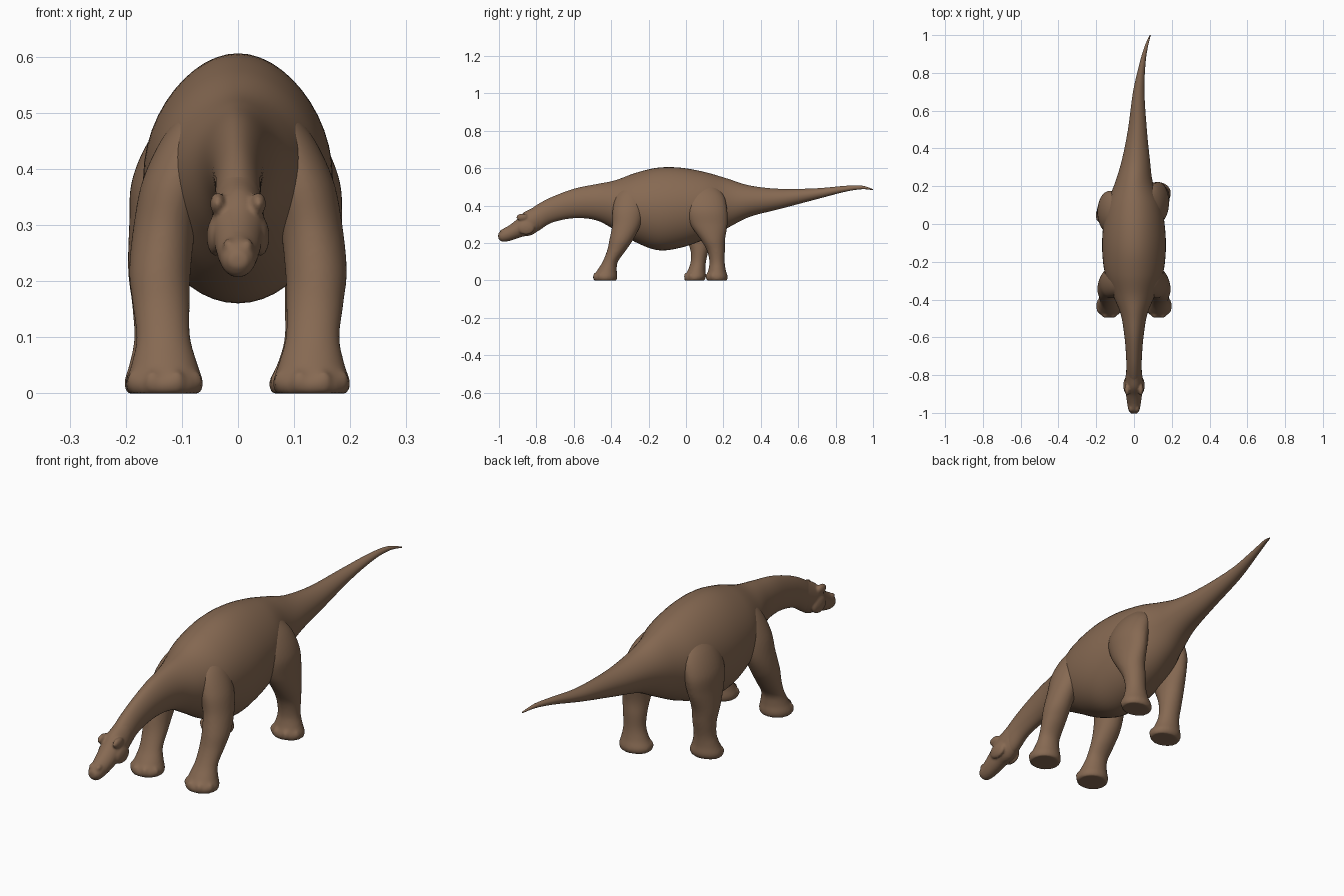
import bpy
import bmesh
import math
from mathutils import Matrix, Vector

cube = bpy.data.objects.get("Cube")
if cube:
    bpy.data.objects.remove(cube, do_unlink=True)

# One brown hide colour for the whole animal
hide = bpy.data.materials.new("brown_hide")
hide.use_nodes = True
colour = (0.24, 0.142, 0.085, 1)
hide.diffuse_color = colour
shader = hide.node_tree.nodes["Principled BSDF"]
shader.inputs["Base Color"].default_value = colour
shader.inputs["Roughness"].default_value = 0.8


def smooth_rows(rows, steps=6):
    """Fill in between the given cross-sections with a Catmull-Rom curve."""
    rows = [Vector(row) for row in rows]
    result = []
    for i in range(len(rows) - 1):
        b, c = rows[i], rows[i + 1]
        a = rows[max(i - 1, 0)]
        d = rows[min(i + 2, len(rows) - 1)]
        for step in range(steps):
            t = step / steps
            result.append(b + (c - a) * t / 2
                          + (a * 2 - b * 5 + c * 4 - d) * t * t / 2
                          + (b * 3 - a - c * 3 + d) * t * t * t / 2)
    result.append(rows[-1])
    return result


def loft(bm, rows, point, sides=32):
    """Skin a closed tube; point(row, cos, sin) places each vertex."""
    rings = []
    for row in smooth_rows(rows):
        ring = []
        for k in range(sides):
            angle = math.tau * k / sides
            ring.append(bm.verts.new(point(row, math.cos(angle), math.sin(angle))))
        rings.append(ring)
    for lower, upper in zip(rings, rings[1:]):
        for k in range(sides):
            n = (k + 1) % sides
            bm.faces.new((lower[k], lower[n], upper[n], upper[k]))
    bm.faces.new(rings[0])
    bm.faces.new(rings[-1])


def blob(bm, centre, radii):
    """Add an ellipsoid, used for rounded bumps."""
    place = Matrix.Translation(centre) @ Matrix.Diagonal((*radii, 1))
    bmesh.ops.create_uvsphere(bm, u_segments=20, v_segments=12, radius=1, matrix=place)


def finish(bm, name, voxel=0, iterations=4):
    """Turn the bmesh into a smooth object, optionally fusing its lumps."""
    bmesh.ops.recalc_face_normals(bm, faces=bm.faces)
    for face in bm.faces:
        face.smooth = True
    mesh = bpy.data.meshes.new(name)
    bm.to_mesh(mesh)
    bm.free()
    mesh.materials.append(hide)
    obj = bpy.data.objects.new(name, mesh)
    bpy.context.collection.objects.link(obj)
    if voxel:
        fuse = obj.modifiers.new("fuse", "REMESH")
        fuse.mode = "VOXEL"
        fuse.voxel_size = voxel
        fuse.use_smooth_shade = True
        soften = obj.modifiers.new("soften", "SMOOTH")
        soften.factor = 0.5
        soften.iterations = iterations
    return obj


def along_body(row, c, s):
    """Row: y, top, bottom, half width, sideways shift; the back is narrowed."""
    y, top, bottom, half, shift = (*row, 0)[:5] if len(row) < 5 else row
    ridge = 1 - 0.1 * max(s, 0) ** 2
    return (shift + half * c * ridge, y, (top + bottom) / 2 + (top - bottom) / 2 * s)


def along_leg(row, c, s):
    """Row: z, centre x, centre y, half width, half depth."""
    z, x, y, half, depth = row
    return (x + half * c, y + depth * s, z)


# Neck, trunk and tail in one tapering sweep
bm = bmesh.new()
loft(bm, [
    (-.87, .35, .25, .035, 0),
    (-.8, .402, .26, .041, 0),
    (-.72, .445, .308, .041, 0),
    (-.6, .49, .333, .05, 0),
    (-.48, .515, .322, .07, 0),
    (-.38, .535, .27, .11, 0),
    (-.27, .575, .205, .152, 0),
    (-.15, .603, .162, .168, 0),
    (-.03, .603, .175, .165, 0),
    (.1, .58, .22, .145, 0),
    (.22, .545, .28, .1, 0),
    (.34, .508, .34, .074, .01),
    (.5, .49, .382, .05, .018),
    (.7, .493, .435, .03, .025),
    (.85, .506, .474, .016, .045),
    (.94, .507, .488, .009, .065),
    (1, .488, .483, .003, .086),
], along_body, 48)
finish(bm, "body_neck_and_tail")

# Head: wedge skull with brows, cheeks and nostril bumps
bm = bmesh.new()
loft(bm, [
    (-1.004, .25, .225, .016),
    (-.985, .272, .208, .029),
    (-.95, .292, .21, .036),
    (-.91, .322, .222, .042),
    (-.87, .362, .235, .046),
    (-.82, .388, .245, .046),
    (-.76, .422, .29, .038),
], along_body)
for side in (-1, 1):
    blob(bm, (side * .036, -.875, .338), (.014, .032, .02))
    blob(bm, (side * .04, -.855, .28), (.016, .045, .035))
    blob(bm, (side * .016, -.975, .262), (.011, .02, .014))
finish(bm, "head", .005)


def leg(name, side, rows, toe_count=4):
    """Loft a leg, then fuse rounded toes around the front of its foot."""
    bm = bmesh.new()
    loft(bm, [(z, side * x, y, w, d) for z, x, y, w, d in rows], along_leg)
    z, x, y, half, depth = rows[1]
    for k in range(toe_count):
        angle = math.radians(-155 + 130 * k / (toe_count - 1))
        blob(bm, (side * x + .82 * half * math.cos(angle),
                  y + .84 * depth * math.sin(angle), .021), (.016, .015, .021))
    finish(bm, name, .006, 5)


# Front legs, planted side by side and reaching forward
front_rows = [
    (0, .131, -.432, .064, .06),
    (.02, .131, -.432, .069, .065),
    (.055, .131, -.422, .058, .052),
    (.1, .133, -.405, .048, .041),
    (.16, .137, -.372, .051, .05),
    (.22, .139, -.345, .055, .064),
    (.3, .13, -.318, .056, .076),
    (.38, .11, -.308, .06, .084),
    (.46, .08, -.295, .052, .078),
    (.52, .05, -.275, .03, .05),
]
# Hind legs, in mid stride with the right one further forward
hind_rows = [
    (0, .125, .165, .065, .053),
    (.02, .125, .165, .07, .058),
    (.055, .128, .166, .057, .047),
    (.1, .13, .166, .047, .041),
    (.16, .132, .16, .049, .048),
    (.22, .135, .143, .053, .066),
    (.3, .13, .122, .056, .1),
    (.38, .12, .108, .061, .112),
    (.46, .09, .1, .055, .1),
    (.53, .05, .09, .03, .05),
]
stride_rows = [(z, x + .008, y - .12 + .2 * min(z, .4), w, d)
               for z, x, y, w, d in hind_rows]

leg("front_leg_left", 1, front_rows)
leg("front_leg_right", -1, front_rows)
leg("hind_leg_left", 1, hind_rows)
leg("hind_leg_right", -1, stride_rows)
